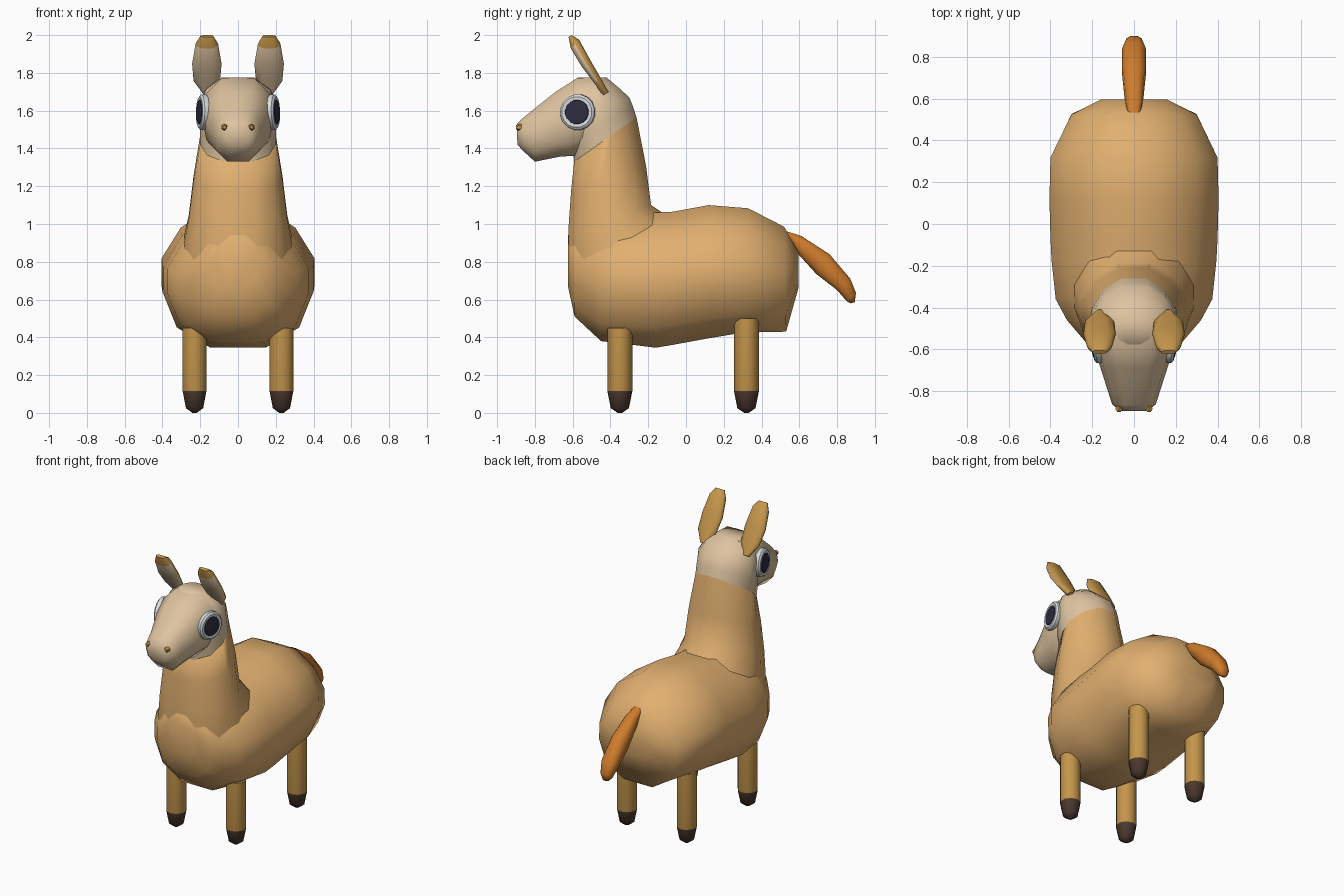
import bpy, bmesh, math
from mathutils import Matrix, Vector

if "Cube" in bpy.data.objects:
    bpy.data.objects.remove(bpy.data.objects["Cube"])


def material(name, rgb):
    m = bpy.data.materials.new(name)
    m.diffuse_color = (*rgb, 1)
    m.use_nodes = True
    m.node_tree.nodes["Principled BSDF"].inputs["Base Color"].default_value = m.diffuse_color
    return m


TAN = material("tan wool", (0.75, 0.43, 0.16))
CREAM = material("cream face", (0.73, 0.55, 0.35))
GOLD = material("golden brown", (0.55, 0.30, 0.07))
RUST = material("rust tail", (0.62, 0.20, 0.025))
HOOF = material("dark hoof", (0.07, 0.04, 0.027))
WHITE = material("eye white", (0.68, 0.71, 0.72))
PUPIL = material("pupil navy", (0.025, 0.025, 0.05))

# Half cross-section: (sideways fraction, fraction from first to second edge)
SECTION = [(.37, 0), (.82, .15), (1, .4), (1, .6), (.75, .83), (.30, 1)]
ROUND = [(.45, 0), (.88, .2), (1, .5), (.88, .8), (.45, 1)]


def finish(name, bm, mats, rule=None, angle=50):
    bmesh.ops.recalc_face_normals(bm, faces=bm.faces)
    bm.normal_update()
    if rule:
        for f in bm.faces:
            f.material_index = rule(f)
    me = bpy.data.meshes.new(name)
    bm.to_mesh(me)
    bm.free()
    ob = bpy.data.objects.new(name, me)
    bpy.context.collection.objects.link(ob)
    for m in mats:
        me.materials.append(m)
    bpy.ops.object.select_all(action='DESELECT')
    ob.select_set(True)
    bpy.context.view_layer.objects.active = ob
    bpy.ops.object.shade_smooth_by_angle(angle=math.radians(angle))
    return ob


def skin(bm, rings):
    """Bridge equal-length point rings and cap both ends."""
    vs = [[bm.verts.new(p) for p in r] for r in rings]
    n = len(vs[0])
    for a, b in zip(vs, vs[1:]):
        for i in range(n):
            j = (i + 1) % n
            bm.faces.new((a[i], a[j], b[j], b[i]))
    bm.faces.new(vs[0])
    bm.faces.new(vs[-1])


def loft(name, stations, mats, section=SECTION, cx=0, rule=None, angle=50):
    """Stations: (y1, z1, y2, z2, half width) across a side profile."""
    outline = section + [(-x, u) for x, u in reversed(section)]
    rings = [[(cx + w * x, y1 + (y2 - y1) * u, z1 + (z2 - z1) * u)
              for x, u in outline] for y1, z1, y2, z2, w in stations]
    bm = bmesh.new()
    skin(bm, rings)
    return finish(name, bm, mats, rule, angle)


def lathe(name, profile, sides, mats, matrix, rule=None, angle=40):
    """Revolve (radius, height) points round local z."""
    bm = bmesh.new()
    skin(bm, [[(r * math.cos(math.tau * (i + .5) / sides),
                r * math.sin(math.tau * (i + .5) / sides), h)
               for i in range(sides)] for r, h in profile])
    ob = finish(name, bm, mats, rule, angle)
    ob.matrix_world = matrix
    return ob


# Barrel-shaped body, rump to chest
body = [(.595, .66, .595, .85, .16), (.53, .43, .52, .985, .30),
        (.30, .425, .33, 1.083, .40), (.12, .395, .12, 1.10, .405),
        (-.07, .36, -.07, 1.065, .40), (-.16, .345, -.18, 1.06, .395),
        (-.36, .37, -.36, 1.03, .375), (-.45, .38, -.47, 1.00, .32),
        (-.59, .51, -.59, .97, .21), (-.625, .67, -.625, .94, .12)]
loft("body", body, [TAN], angle=70)

# Neck rising from the chest, ending on a slanted face line
neck = [(-.60, .60, .02, .85, .30), (-.624, .80, -.08, 1.03, .285),
        (-.622, .98, -.185, 1.10, .26), (-.608, 1.18, -.212, 1.31, .235),
        (-.592, 1.33, -.262, 1.565, .20)]
loft("neck", neck, [TAN], angle=70)

# Skull continues the neck; muzzle projects forward
skull = [neck[-1], (-.605, 1.45, -.28, 1.62, .203),
         (-.62, 1.60, -.30, 1.67, .203), (-.60, 1.70, -.36, 1.725, .17),
         (-.575, 1.775, -.42, 1.775, .085)]
loft("skull", skull, [CREAM], angle=70)
muzzle = [(-.45, 1.45, -.45, 1.765, .195), (-.58, 1.36, -.575, 1.773, .19),
          (-.66, 1.358, -.69, 1.70, .165), (-.80, 1.33, -.80, 1.612, .125),
          (-.86, 1.385, -.865, 1.56, .105), (-.893, 1.42, -.895, 1.53, .07)]
loft("muzzle", muzzle, [CREAM], section=ROUND, angle=70)

# Drooping tail
tail = [(.54, .925, .52, .965, .03), (.59, .845, .61, .937, .045),
        (.69, .735, .76, .84, .058), (.80, .65, .87, .71, .058),
        (.85, .592, .90, .635, .04), (.87, .58, .893, .585, .02)]
loft("tail", tail, [RUST], section=ROUND, angle=70)

ear = [(-.44, 1.68, -.41, 1.70, .02), (-.485, 1.745, -.45, 1.77, .07),
       (-.55, 1.83, -.505, 1.865, .078), (-.61, 1.93, -.565, 1.975, .06),
       (-.622, 1.99, -.605, 2.0, .035)]


def ear_rule(f):
    return int(f.normal.y < -.3 and f.calc_center_median().z < 1.93)


# Legs: dark tapering hoof below, golden shaft above
leg = [(.012, .0), (.048, .025), (.066, .115), (.066, .5)]


def hoof_rule(f):
    return int(f.calc_center_median().z < .115)


for side, s in (("left", -1), ("right", 1)):
    loft(side + "_ear", ear, [GOLD, CREAM], section=ROUND,
         cx=.165 * s, rule=ear_rule)
    for end, y, top in (("front", -.35, .45), ("rear", .32, .5)):
        lathe(f"{end}_{side}_leg", leg[:3] + [(.066, top)], 10, [GOLD, HOOF],
              Matrix.Translation((.23 * s, y, 0)), hoof_rule, 45)
    # Eye: raised white rim with a dark pupil plate, turned slightly forward
    out = Vector((s, -.22, .03)).normalized()
    turn = out.to_track_quat('Z', 'Y').to_matrix().to_4x4()
    eye = Matrix.Translation((.178 * s, -.572, 1.592)) @ turn
    lathe(side + "_eye_rim", [(.085, -.02), (.096, .0), (.094, .018),
                              (.082, .028), (.064, .026)], 16, [WHITE], eye)
    lathe(side + "_pupil", [(.065, .025), (.063, .030), (.03, .033)],
          16, [PUPIL], eye)
    # Nostril stud
    lathe(side + "_nostril", [(.017, -.03), (.018, .0), (.010, .012)], 6,
          [GOLD], Matrix.Translation((.072 * s, -.888, 1.512))
          @ Matrix.Rotation(math.radians(90), 4, 'X'))
